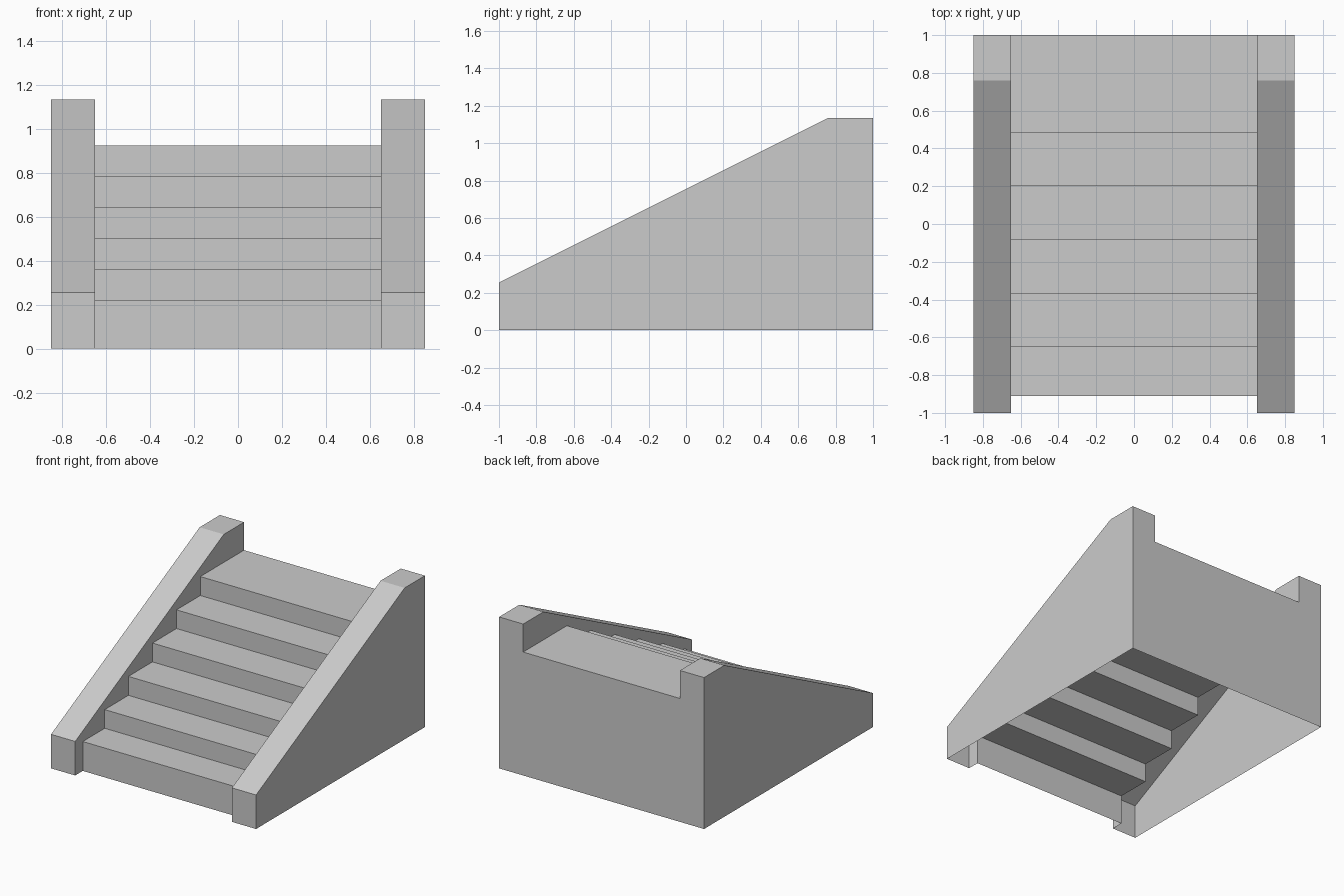
import bpy, bmesh

if "Cube" in bpy.data.objects:
    bpy.data.objects.remove(bpy.data.objects["Cube"])

W, IN = 0.85, 0.65          # outer and inner half widths
TOP, FRONT, BACK = 1.135, -1.0, 1.0

# Stair profile (y, z): riser, tread, riser, tread ... up to the landing
risers = [-0.91, -0.65, -0.37, -0.085, 0.2, 0.482]
heights = [0.22, 0.36, 0.502, 0.643, 0.783, 0.925]
stair = [(risers[0], 0.0)]
for i, (y, z) in enumerate(zip(risers, heights)):
    y_next = risers[i + 1] if i < 5 else BACK
    stair += [(y, z), (y_next, z)]

# Upper edge of a side wall (y, z), from front foot to back top
rail = [(FRONT, 0.0), (FRONT, 0.255), (0.76, TOP), (BACK, TOP)]


def make_object(name, polygons):
    bm = bmesh.new()
    for poly in polygons:
        bm.faces.new([bm.verts.new(p) for p in poly])
    bmesh.ops.remove_doubles(bm, verts=bm.verts, dist=1e-5)
    bmesh.ops.recalc_face_normals(bm, faces=bm.faces)
    mesh = bpy.data.meshes.new(name)
    bm.to_mesh(mesh)
    bm.free()
    ob = bpy.data.objects.new(name, mesh)
    bpy.context.collection.objects.link(ob)
    return ob


def strip(profile, x0, x1):
    """Sweep a (y, z) profile across x as a row of quads."""
    return [[(x0, *a), (x0, *b), (x1, *b), (x1, *a)]
            for a, b in zip(profile, profile[1:])]


# Steps with the back panel, hollow underneath
make_object("steps", strip(stair + [(BACK, 0.0)], -IN, IN))

# Hollow side wall: outer side, rail with front and back, inner side above steps
outer = [(W, y, z) for y, z in rail + [(BACK, 0.0)]]
inner = [(IN, y, z) for y, z in rail + stair[::-1]]
wall = make_object("side_walls",
                   [outer, inner] + strip(rail + [(BACK, 0.0)], IN, W))
mirror = wall.modifiers.new("mirror", 'MIRROR')
mirror.use_axis[0] = True
mirror.use_mirror_merge = False
